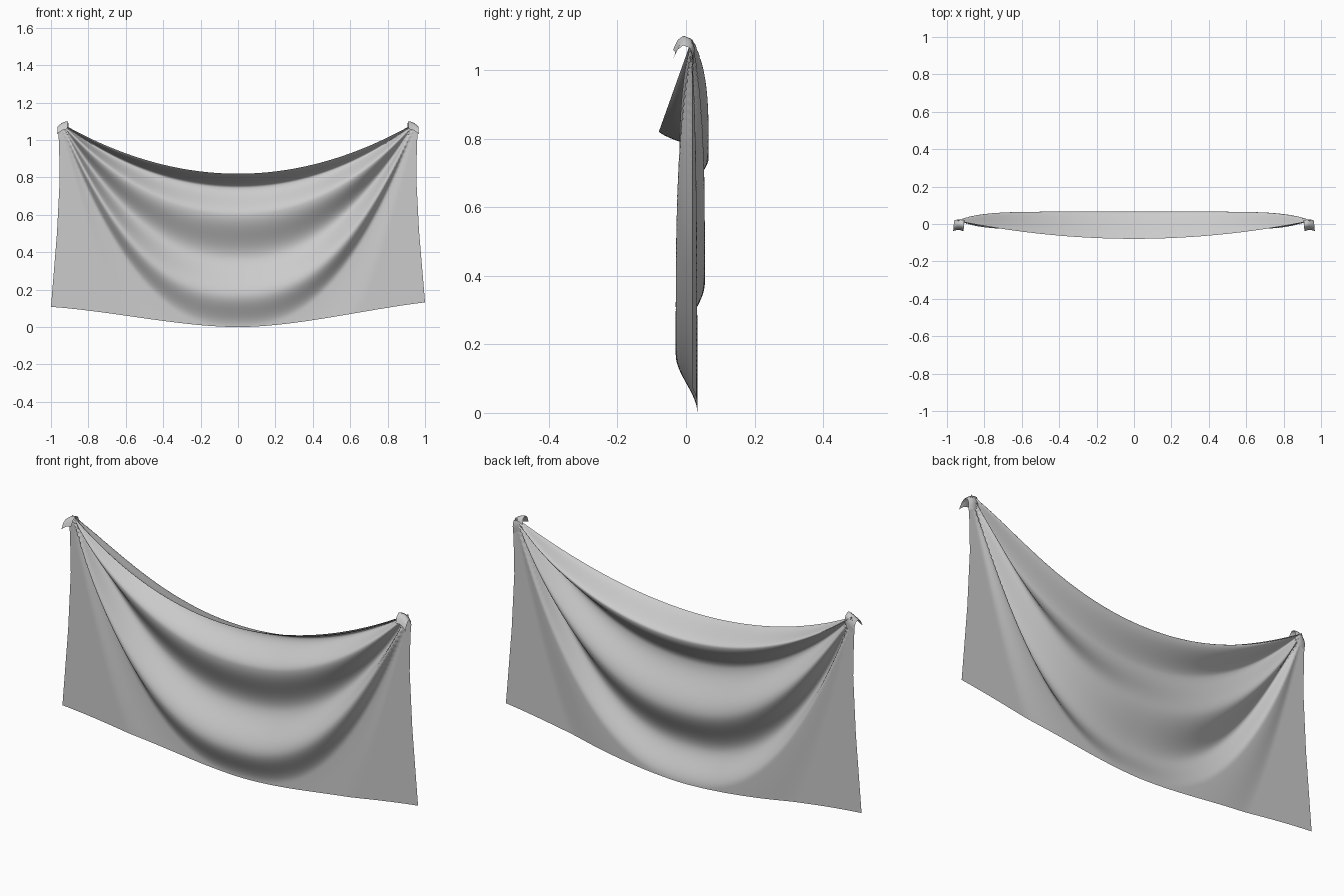
import bpy, bmesh, math

if "Cube" in bpy.data.objects:
    bpy.data.objects.remove(bpy.data.objects["Cube"])

PIN_X, PIN_Z, TOP = 0.945, 1.09, 0.82
REST_Y = 0.018
# cloth cross-section at the middle: (height, depth)
FOLDS = [(0.83, -0.085), (0.745, 0.066), (0.60, -0.02), (0.38, 0.055),
         (0.17, -0.03), (0.0, 0.033), (-0.5, REST_Y)]
# half width of the cloth: (fraction down the side, x)
SIDE = [(0.0, 0.945), (0.07, 0.958), (0.3, 0.953), (0.6, 0.968), (1.0, 1.0)]


def smooth(t):
    t = max(0.0, min(1.0, t))
    return t * t * (3 - 2 * t)


def sample(keys, a, ease):
    for (a0, b0), (a1, b1) in zip(keys, keys[1:]):
        if min(a0, a1) <= a <= max(a0, a1):
            return b0 + (b1 - b0) * ease((a - a0) / (a1 - a0))
    return keys[-1][1]


def swag(c, x):
    # height at x of a hanging curve whose lowest point is c
    t = min(1.0, abs(x) / PIN_X)
    return c + (PIN_Z - c) * t ** (2.0 + 0.5 * (TOP - c))


def lowest_point(x, z):
    lo, hi = -1.0, TOP
    for _ in range(24):
        mid = (lo + hi) / 2
        if swag(mid, x) < z:
            lo = mid
        else:
            hi = mid
    return lo


def depth(x, z):
    c = lowest_point(x, z)
    power = 8 - 6 * smooth((c - 0.73) / 0.09)
    fade = 1 - min(1.0, abs(x) / 0.95) ** power
    return REST_Y + (sample(FOLDS, c, smooth) - REST_Y) * fade


def cloth_point(u, v):
    x = u * sample(SIDE, v, lambda t: t)
    top = swag(TOP, x)
    bottom = 0.12 * smooth(abs(x)) * 0.5 + 0.06 * abs(x) ** 1.6 + 0.012 * max(-1, min(1, x)) * abs(x)
    bottom = max(0.0, bottom)
    z = top + (bottom - top) * v
    return x, depth(x, z), z


def sheet(name, nu, nv, func):
    bm = bmesh.new()
    rows = [[bm.verts.new(func(2 * i / nu - 1, j / nv)) for i in range(nu + 1)]
            for j in range(nv + 1)]
    for j in range(nv):
        for i in range(nu):
            f = bm.faces.new((rows[j][i], rows[j + 1][i], rows[j + 1][i + 1], rows[j][i + 1]))
            f.smooth = True
    mesh = bpy.data.meshes.new(name)
    bm.to_mesh(mesh)
    bm.free()
    obj = bpy.data.objects.new(name, mesh)
    bpy.context.collection.objects.link(obj)
    return obj


# main draped cloth, rows packed towards the overhanging top hem
sheet("draped_cloth", 180, 130, lambda u, v: cloth_point(u, v ** 1.35))

# small corner tabs curling forward over each hanging point
CURL = [(0.016, 1.03), (0.019, 1.07), (0.012, 1.092), (-0.008, 1.10),
        (-0.024, 1.088), (-0.034, 1.068), (-0.038, 1.058)]


def tab_point(side):
    def point(u, v):
        k = v * (len(CURL) - 1)
        i = min(int(k), len(CURL) - 2)
        y, z = [a + (b - a) * (k - i) for a, b in zip(CURL[i], CURL[i + 1])]
        outer = (u * side + 1) / 2
        x = 0.905 + 0.055 * outer + 0.008 * v
        return side * x, y + 0.006 * math.sin(outer * math.pi), z - 0.028 * outer ** 2
    return point


for label, side in (("left", -1), ("right", 1)):
    sheet(label + "_corner_tab", 8, 12, tab_point(side))
